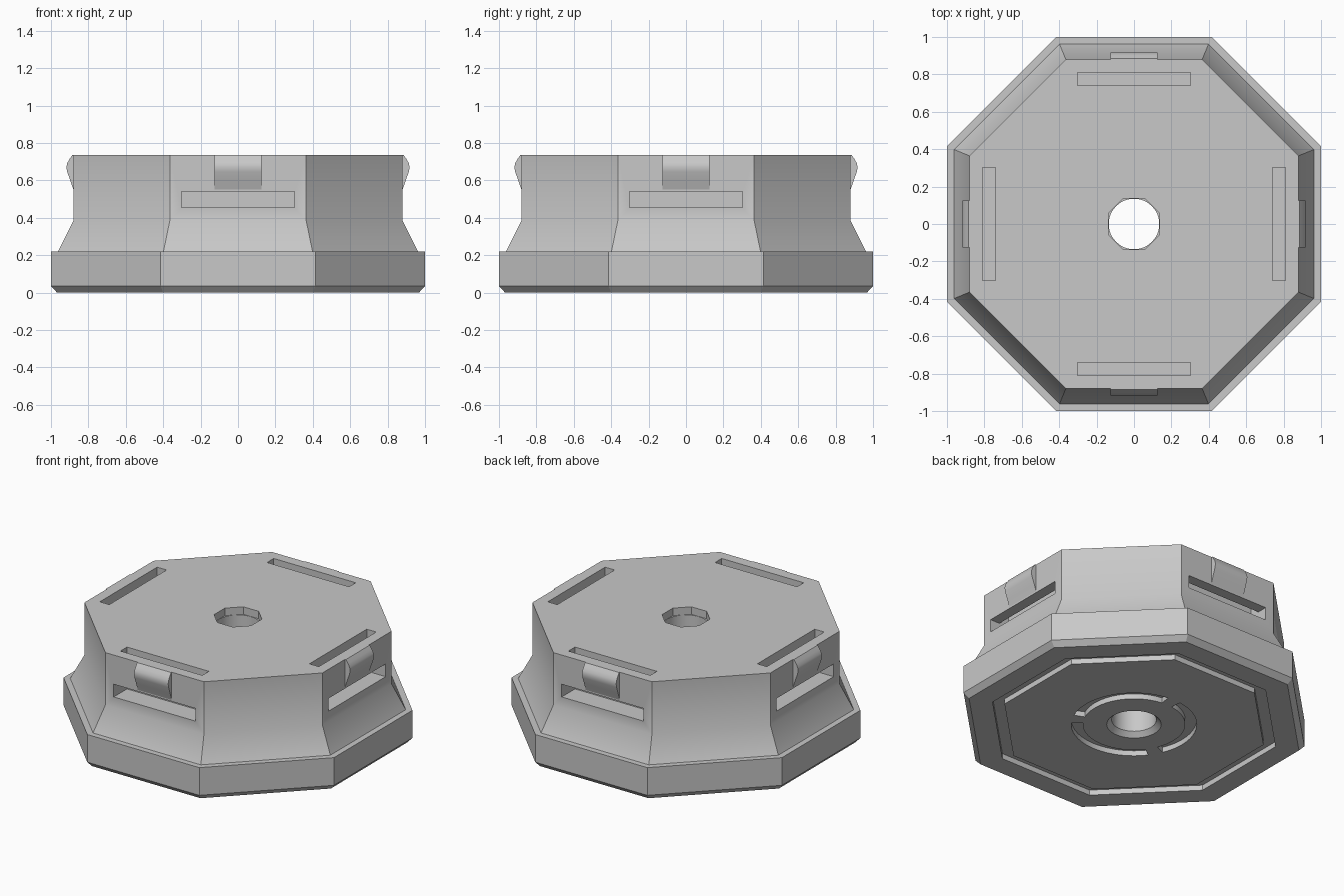
import bpy, bmesh, math
from mathutils import Matrix

cube = bpy.data.objects.get("Cube")
if cube:
    bpy.data.objects.remove(cube)

grey = bpy.data.materials.new("matte_grey")
grey.use_nodes = True
colour = (0.58, 0.58, 0.58, 1)
grey.diffuse_color = colour
grey.node_tree.nodes["Principled BSDF"].inputs["Base Color"].default_value = colour


def finish(name, bm):
    bmesh.ops.recalc_face_normals(bm, faces=bm.faces)
    mesh = bpy.data.meshes.new(name)
    bm.to_mesh(mesh)
    bm.free()
    mesh.materials.append(grey)
    obj = bpy.data.objects.new(name, mesh)
    bpy.context.collection.objects.link(obj)
    return obj


def turn(name, profile, sides, ring=False, start=None, sweep=360):
    """Turn an (apothem, z) profile about z; ring closes the profile."""
    bm = bmesh.new()
    full = sweep == 360
    step = math.radians(sweep) / sides
    first = step / 2 if start is None else math.radians(start)
    stretch = 1 / math.cos(step / 2)
    cols = []
    for i in range(sides if full else sides + 1):
        a = first + i * step
        cols.append([bm.verts.new((r * stretch * math.cos(a), r * stretch * math.sin(a), z))
                     for r, z in profile])
    count = len(profile)
    for i in range(sides):
        p, q = cols[i], cols[(i + 1) % len(cols)]
        for j in range(count if ring else count - 1):
            k = (j + 1) % count
            bm.faces.new((p[j], q[j], q[k], p[k]))
    if not ring:
        bm.faces.new([c[0] for c in cols])
        bm.faces.new([c[-1] for c in cols])
    elif not full:
        bm.faces.new(cols[0])
        bm.faces.new(cols[-1])
    return finish(name, bm)


def extrude_across(name, profile, half, angle):
    """Extrude a (distance outward, z) profile sideways, then face it along angle."""
    bm = bmesh.new()
    left = [bm.verts.new((d, -half, z)) for d, z in profile]
    right = [bm.verts.new((d, half, z)) for d, z in profile]
    bm.faces.new(left)
    bm.faces.new(right)
    for i in range(len(profile)):
        j = (i + 1) % len(profile)
        bm.faces.new((left[i], left[j], right[j], right[i]))
    bm.transform(Matrix.Rotation(math.radians(angle), 4, "Z"))
    return finish(name, bm)


def cut(target, cutter):
    mod = target.modifiers.new("cut", "BOOLEAN")
    mod.operation = "DIFFERENCE"
    mod.solver = "EXACT"
    mod.object = cutter
    bpy.context.view_layer.objects.active = target
    bpy.ops.object.modifier_apply(modifier=mod.name)
    bpy.data.objects.remove(cutter)


# Eight-sided body with a stepped foot, flared waist and upright walls
body = turn("body", [(0.968, 0), (1, 0.035), (1, 0.22), (0.962, 0.22),
                     (0.88, 0.385), (0.88, 0.735)], 8)

# Centre bore, countersunk below, with an eight-sided mouth on top
cut(body, turn("bore", [(0.195, -0.03), (0.165, 0), (0.135, 0.03), (0.135, 0.8)], 48))
cut(body, turn("mouth", [(0.137, 0.685), (0.137, 0.8)], 8))

# Underside grooves: one eight-sided, one round in three arcs
cut(body, turn("edge_groove", [(0.76, -0.05), (0.83, -0.05), (0.83, 0.035), (0.76, 0.035)],
               8, ring=True))
for start in (97, 217, 337):
    cut(body, turn("arc_groove", [(0.31, -0.05), (0.38, -0.05), (0.38, 0.035), (0.31, 0.035)],
                   24, ring=True, start=start, sweep=106))

# Strap slots running from each straight wall up through the top
slot = [(0.74, 0.8), (0.74, 0.455), (1.1, 0.455), (1.1, 0.54), (0.81, 0.54), (0.81, 0.8)]
clip = [(0.88, 0.55), (0.897, 0.60), (0.913, 0.645), (0.918, 0.67), (0.913, 0.692),
        (0.902, 0.712), (0.886, 0.735), (0.88, 0.735)]
parts = [body]
for side, angle in (("left", 0), ("back", 90), ("right", 180), ("front", 270)):
    cut(body, extrude_across("slot", slot, 0.303, angle))
    # Rounded catch above each slot
    parts.append(extrude_across(side + "_catch", clip, 0.126, angle))

bpy.ops.object.select_all(action="DESELECT")
for part in parts:
    part.select_set(True)
bpy.context.view_layer.objects.active = body
bpy.ops.object.shade_smooth_by_angle(angle=math.radians(32))
